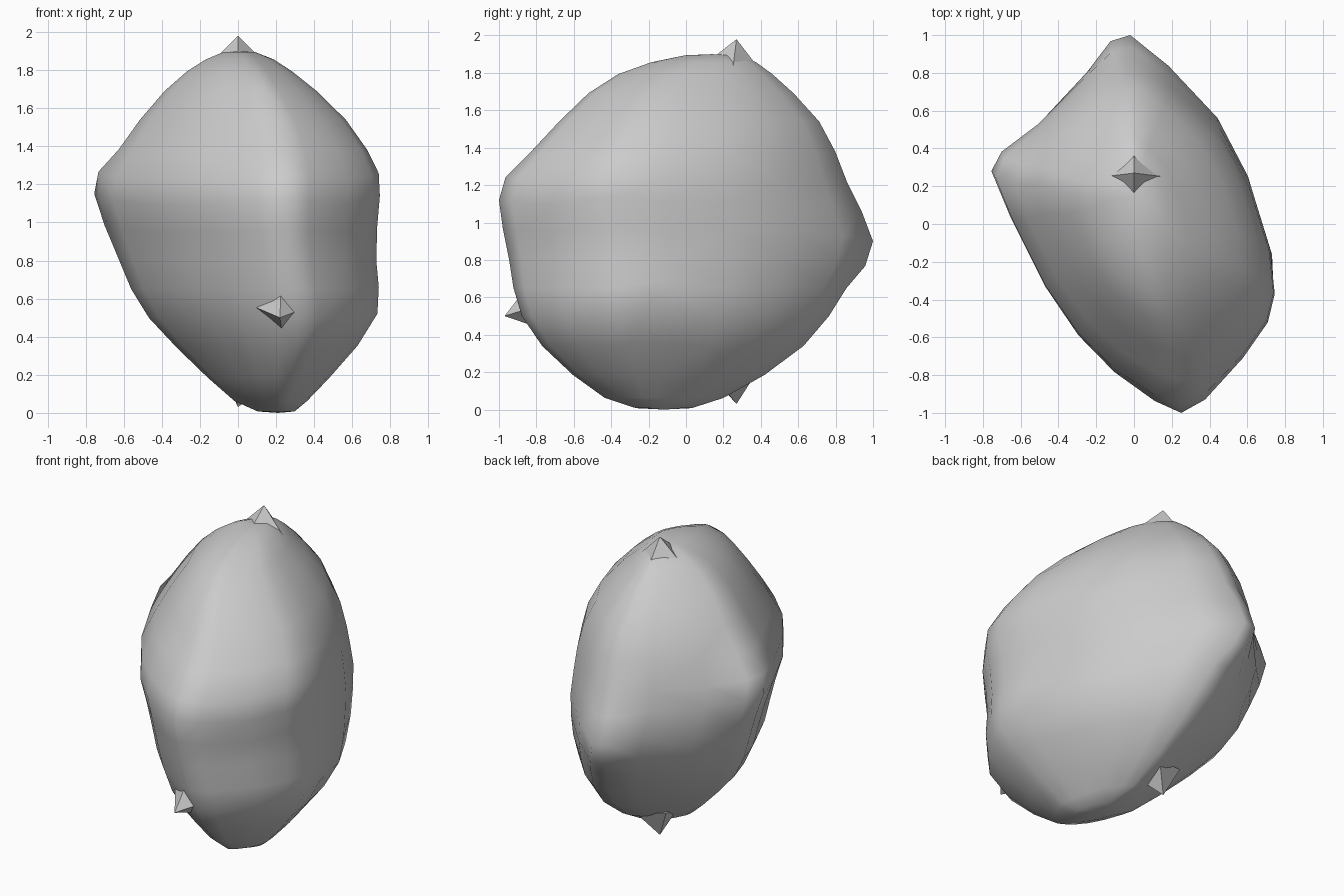
import bpy
import bmesh
from math import sqrt
from mathutils import Matrix, Vector

cube = bpy.data.objects.get("Cube")
if cube:
    bpy.data.objects.remove(cube, do_unlink=True)

# Plain stone colour
stone = bpy.data.materials.new("stone_grey")
stone.use_nodes = True
grey = (0.6, 0.6, 0.6, 1)
stone.diffuse_color = grey
stone.node_tree.nodes["Principled BSDF"].inputs["Base Color"].default_value = grey

# Plan outline of the slanted boulder, counter-clockwise
HALF_WIDTH, HALF_DEPTH = 0.75, 1.0
MARGIN = 0.02     # makes up for the loss from smoothing
SLANT = 0.3       # lean of the oval that rounds off upper and lower layers
ROUNDNESS = 0.35
outline = [(0, 1), (-.1, .96), (-.26, .84), (-.52, .56), (-.7, .36), (-.75, .27),
           (-.66, .08), (-.47, -.32), (-.3, -.57), (-.12, -.77), (.12, -.93),
           (.25, -1), (.35, -.94), (.58, -.68), (.72, -.49), (.75, -.36),
           (.73, -.13), (.61, .28), (.46, .58), (.17, .86)]

# Height of each layer with its left, right, front and back limits
layers = [
    (0, .12, .28, -.24, .02),
    (.05, 0, .33, -.42, .18),
    (.18, -.14, .46, -.59, .42),
    (.34, -.31, .61, -.77, .65),
    (.5, -.47, .72, -.88, .78),
    (.65, -.56, .72, -.92, .87),
    (.8, -.62, .71, -.94, .94),
    (.95, -.68, .72, -.97, .97),
    (1.1, -.73, .74, -.99, .91),
    (1.22, -.72, .74, -.97, .865),
    (1.38, -.62, .67, -.82, .81),
    (1.54, -.51, .56, -.67, .73),
    (1.7, -.37, .39, -.51, .57),
    (1.8, -.25, .26, -.35, .45),
    (1.86, -.15, .17, -.17, .37),
    (1.9, -.06, .07, .02, .26),
]


def fit(value, low, high):
    """Map a coordinate from -1 to 1 into the limits of one layer."""
    return (low + high) / 2 + value * ((high - low) / 2 + MARGIN)


def add_layer(bm, layer):
    z, left, right, front, back = layer
    blend = ROUNDNESS * min(1, abs(z - 1) / 0.5)
    ring = []
    for x, y in outline:
        u, v = x / HALF_WIDTH, y / HALF_DEPTH
        oval = sqrt((1 - SLANT ** 2) / (u * u + v * v + 2 * SLANT * u * v))
        scale = 1 + (oval - 1) * blend
        ring.append(bm.verts.new((fit(u * scale, left, right),
                                  fit(v * scale, front, back), z)))
    return ring


def pull_bump(bm, target, radius):
    """Draw the surface out to a point, fading away over a radius."""
    tip = Vector(target)
    start = min(bm.verts, key=lambda v: (v.co - tip).length).co.copy()
    for v in bm.verts:
        fade = max(0, 1 - ((v.co - start).length / radius) ** 2)
        v.co += (tip - start) * fade * fade


def make_object(name, bm, smooth):
    for face in bm.faces:
        face.smooth = smooth
    mesh = bpy.data.meshes.new(name)
    bm.to_mesh(mesh)
    bm.free()
    mesh.materials.append(stone)
    bpy.context.collection.objects.link(bpy.data.objects.new(name, mesh))


def add_spike(name, base, tip, radius):
    """Four-sided point, its base sunk into the boulder."""
    axis = Vector(tip) - Vector(base)
    turn = axis.to_track_quat("Z", "Y").to_matrix().to_4x4()
    middle = Matrix.Translation((Vector(base) + Vector(tip)) / 2)
    bm = bmesh.new()
    bmesh.ops.create_cone(bm, cap_ends=True, segments=4, radius1=radius,
                          radius2=0, depth=axis.length, matrix=middle @ turn)
    make_object(name, bm, False)


# Boulder body: stacked layers joined into one skin
bm = bmesh.new()
rings = [add_layer(bm, layer) for layer in layers]
count = len(outline)
for lower, upper in zip(rings, rings[1:]):
    for i in range(count):
        j = (i + 1) % count
        bm.faces.new((lower[i], lower[j], upper[j], upper[i]))
caps = [bm.faces.new(list(reversed(rings[0]))), bm.faces.new(rings[-1])]
bmesh.ops.poke(bm, faces=caps)
bmesh.ops.smooth_vert(bm, verts=bm.verts[:], factor=0.6,
                      use_axis_x=True, use_axis_y=True, use_axis_z=True)

# Worn corners around the waist and the resting point below
for corner in [(-.755, .28, 1.15), (-.02, 1, .9), (.25, -1, 1.12),
               (.745, -.37, 1.14), (.73, -.2, .55), (.21, -.12, 0)]:
    pull_bump(bm, corner, 0.35)
bmesh.ops.triangulate(bm, faces=bm.faces[:])
bmesh.ops.recalc_face_normals(bm, faces=bm.faces[:])
make_object("boulder", bm, True)

# Small spikes on the crown, underside and front
add_spike("crown_spike", (0, .25, 1.82), (0, .27, 1.98), .16)
add_spike("underside_spike", (.03, .25, .18), (0, .27, .03), .14)
add_spike("front_spike", (.23, -.77, .56), (.22, -.97, .5), .15)
